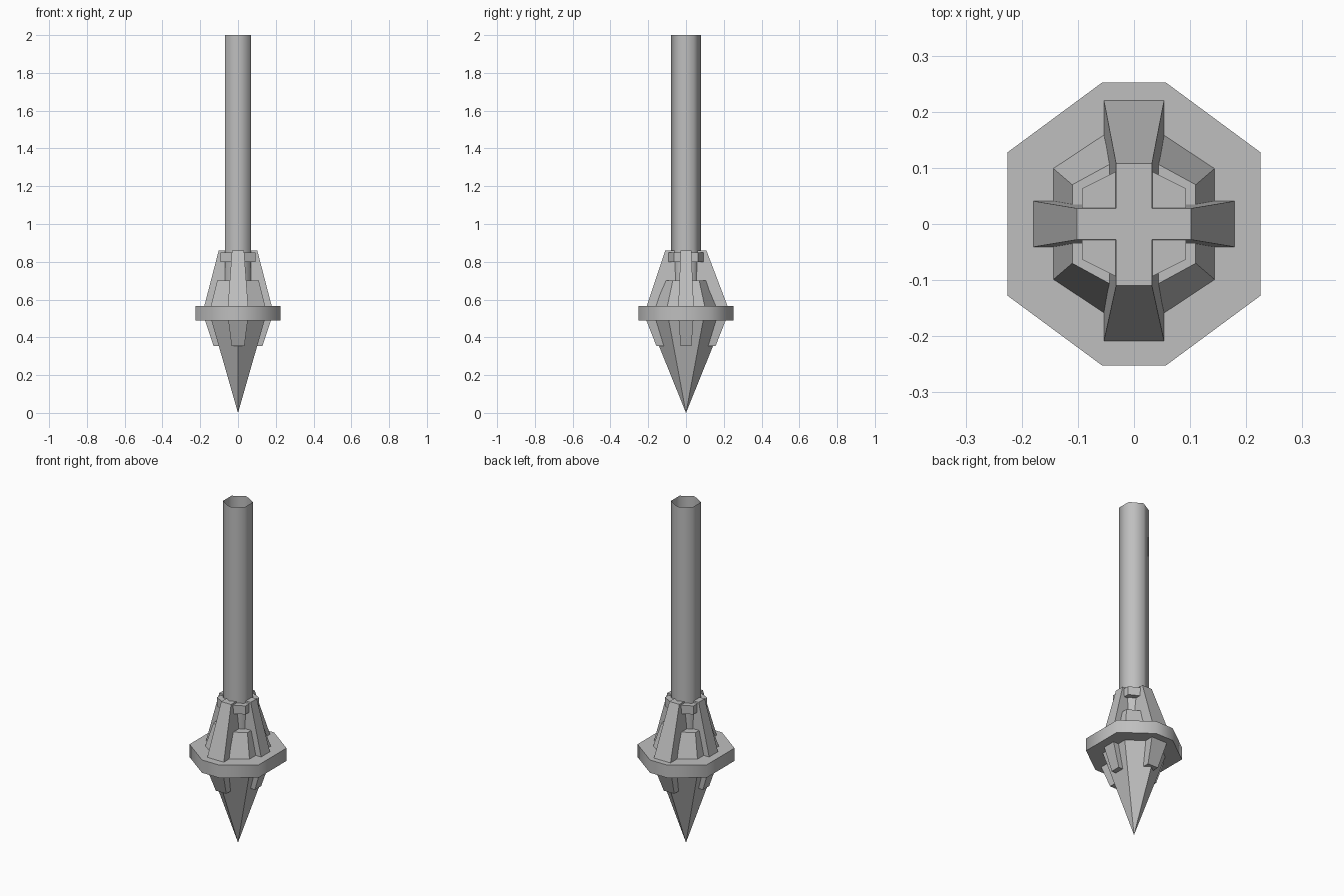
import bpy, math

if "Cube" in bpy.data.objects:
    bpy.data.objects.remove(bpy.data.objects["Cube"], do_unlink=True)

GREY = (0.52, 0.52, 0.52, 1)
metal = bpy.data.materials.new("grey metal")
metal.use_nodes = True
metal.diffuse_color = GREY
metal.node_tree.nodes["Principled BSDF"].inputs["Base Color"].default_value = GREY


def loft(name, rings, capped=True, smooth=None):
    """Join (outline, z) sections of equal point count; a lone point is a tip."""
    verts, faces, starts = [], [], []
    for outline, z in rings:
        starts.append(len(verts))
        verts += [(x, y, z) for x, y in outline]
    n = len(rings[-1][0])
    for (low, _), a, b in zip(rings, starts, starts[1:]):
        for i in range(n):
            j = (i + 1) % n
            if len(low) == 1:
                faces.append((a, b + j, b + i))
            else:
                faces.append((a + i, a + j, b + j, b + i))
    if capped:
        faces.append(tuple(range(starts[-1], starts[-1] + n)))
        if len(rings[0][0]) > 1:
            faces.append(tuple(reversed(range(n))))
    mesh = bpy.data.meshes.new(name)
    mesh.from_pydata(verts, [], faces)
    mesh.materials.append(metal)
    obj = bpy.data.objects.new(name, mesh)
    bpy.context.collection.objects.link(obj)
    if smooth:
        bpy.ops.object.select_all(action="DESELECT")
        obj.select_set(True)
        bpy.context.view_layer.objects.active = obj
        bpy.ops.object.shade_smooth_by_angle(angle=math.radians(smooth))
    return obj


def hexagon(side_x, side_y, point_y):
    return [(side_x, -side_y), (side_x, side_y), (0, point_y),
            (-side_x, side_y), (-side_x, -side_y), (0, -point_y)]


def octagon(ax, ay, bx, by):
    return [(bx, -by), (bx, by), (ax, ay), (-ax, ay),
            (-bx, by), (-bx, -by), (-ax, -ay), (ax, -ay)]


def box(x0, x1, y0, y1):
    return [(x0, y0), (x1, y0), (x1, y1), (x0, y1)]


# Open hollow shaft
tube = hexagon(0.07, 0.04, 0.08)
loft("shaft", [(tube, 0.69), (tube, 2.0)], capped=False, smooth=65)

# Collar and flared body under the shaft
collar = hexagon(0.093, 0.063, 0.11)
loft("collar", [(collar, 0.80), (collar, 0.85)])
loft("upper_body", [(hexagon(0.145, 0.10, 0.196), 0.56),
                    (hexagon(0.11, 0.07, 0.13), 0.70)])

# Flat ring plate
plate = octagon(0.057, 0.252, 0.225, 0.128)
loft("ring_plate", [(plate, 0.49), (plate, 0.565)], smooth=60)

# Pointed tip
loft("spike", [([(0, 0)], 0.0), (hexagon(0.142, 0.092, 0.20), 0.495)])

# Crossed tapering ribs above the plate
loft("front_back_rib", [(box(-0.054, 0.054, -0.21, 0.222), 0.56),
                        (box(-0.032, 0.032, -0.11, 0.108), 0.86)])
loft("side_rib", [(box(-0.18, 0.18, -0.041, 0.041), 0.56),
                  (box(-0.102, 0.102, -0.028, 0.028), 0.86)])

# Crossed short fins below the plate
loft("front_back_fin", [(box(-0.034, 0.034, -0.157, 0.157), 0.355),
                        (box(-0.052, 0.052, -0.212, 0.212), 0.495)])
loft("side_fin", [(box(-0.13, 0.13, -0.029, 0.029), 0.355),
                  (box(-0.176, 0.176, -0.039, 0.039), 0.495)])
